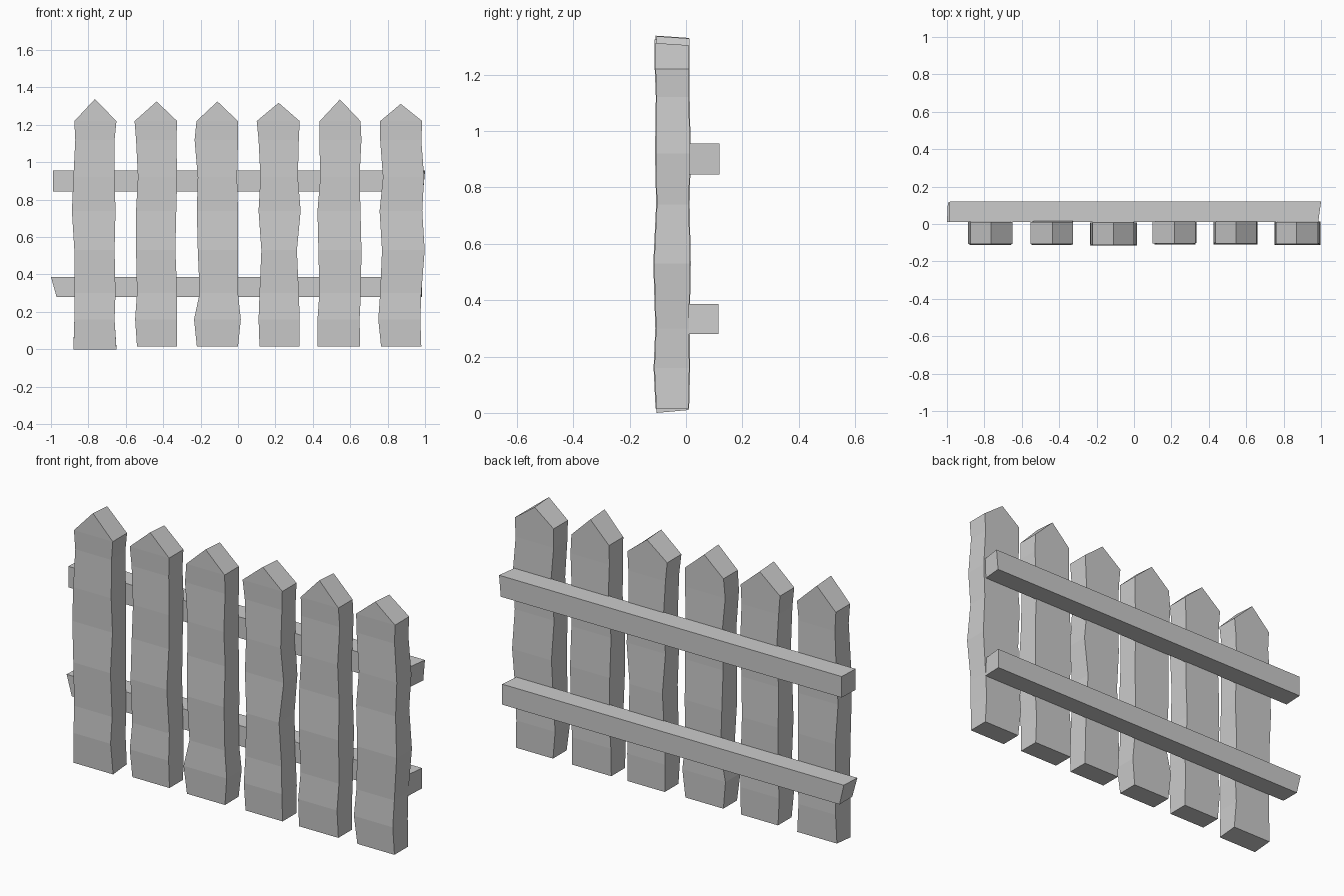
import bpy, bmesh

if "Cube" in bpy.data.objects:
    bpy.data.objects.remove(bpy.data.objects["Cube"])


def make_object(name, rings):
    """Skin a stack of equal-sized vertex rings and cap both ends."""
    bm = bmesh.new()
    loops = [[bm.verts.new(p) for p in ring] for ring in rings]
    n = len(loops[0])
    for a, b in zip(loops, loops[1:]):
        for i in range(n):
            j = (i + 1) % n
            bm.faces.new((a[i], a[j], b[j], b[i]))
    bm.faces.new(loops[0])
    bm.faces.new(loops[-1])
    bmesh.ops.recalc_face_normals(bm, faces=bm.faces[:])
    mesh = bpy.data.meshes.new(name)
    bm.to_mesh(mesh)
    bm.free()
    ob = bpy.data.objects.new(name, mesh)
    bpy.context.collection.objects.link(ob)
    return ob


def picket(name, levels, peak, y_shift):
    """Rough-hewn board: (z, left, right, front, back) levels and a pointed top."""
    rings = []
    for z, l, r, f, b in levels:
        f, b = f + y_shift, b + y_shift
        rings.append([(l, f, z), (r, f, z), (r, b, z), (l, b, z)])
    ob = make_object(name, rings)
    # Replace the flat cap by two slopes, two gables and a ridge
    bm = bmesh.new()
    bm.from_mesh(ob.data)
    bm.verts.ensure_lookup_table()
    a, b, c, d = bm.verts[-4:]
    cap = next(f for f in bm.faces if set(f.verts) == {a, b, c, d})
    bm.faces.remove(cap)
    pf = bm.verts.new((peak[0], a.co.y, peak[1]))
    pb = bm.verts.new((peak[0], d.co.y, peak[1] - 0.008))
    for f in ((a, b, pf), (c, d, pb), (b, c, pb, pf), (d, a, pf, pb)):
        bm.faces.new(f)
    bmesh.ops.recalc_face_normals(bm, faces=bm.faces[:])
    bm.to_mesh(ob.data)
    bm.free()


# Shared heights and front/back wobble of the boards
Z = (0.015, 0.16, 0.30, 0.53, 0.74, 0.92, 1.12, 1.22)
FRONT = (-0.105, -0.112, -0.106, -0.113, -0.103, -0.107, -0.104, -0.108)
BACK = (0.008, 0.012, 0.010, 0.014, 0.010, 0.014, 0.010, 0.010)

# Left and right edges of every picket from bottom to shoulder, then its peak
PICKETS = [
    ((-.88, -.875, -.875, -.875, -.888, -.88, -.87, -.875),
     (-.65, -.66, -.655, -.66, -.655, -.66, -.66, -.65), (-.765, 1.338), 0.0),
    ((-.54, -.55, -.54, -.545, -.545, -.535, -.545, -.553),
     (-.325, -.325, -.325, -.335, -.33, -.325, -.33, -.325), (-.435, 1.325), 0.002),
    ((-.22, -.235, -.205, -.215, -.22, -.215, -.232, -.222),
     (0, .015, 0, 0, 0, -.005, 0, 0), (-.11, 1.325), -0.003),
    ((.115, .11, .115, .125, .11, .12, .11, .10),
     (.33, .33, .325, .315, .335, .32, .325, .33), (.217, 1.318), 0.003),
    ((.425, .425, .435, .43, .425, .44, .435, .437),
     (.653, .65, .657, .66, .655, .65, .66, .655), (.545, 1.336), 0.003),
    ((.765, .75, .76, .77, .757, .775, .76, .76),
     (.98, .975, .98, .998, .985, .995, .98, .985), (.87, 1.312), 0.0),
]
for i, (left, right, peak, shift) in enumerate(PICKETS):
    picket(f"picket_{i + 1}", list(zip(Z, left, right, FRONT, BACK)), peak, shift)

# Lower the first picket to the ground
for v in bpy.data.objects["picket_1"].data.vertices:
    if v.co.z < 0.1:
        v.co.z = 0.0 if v.co.y < -0.05 else 0.01


def rail(name, z0, z1, y0, y1, lefts, rights):
    """Horizontal beam with crooked saw cuts (bottom front, bottom back, top back, top front)."""
    section = ((y0, z0), (y1, z0), (y1, z1), (y0, z1))
    make_object(name, [[(x, y, z) for x, (y, z) in zip(xs, section)]
                       for xs in (lefts, rights)])


rail("upper_rail", 0.845, 0.955, 0.01, 0.119,
     (-.99, -.985, -.985, -.99), (.98, .99, 1.0, .985))
rail("lower_rail", 0.28, 0.387, 0.01, 0.115,
     (-.97, -.97, -.995, -1.0), (.98, .985, .985, .975))
